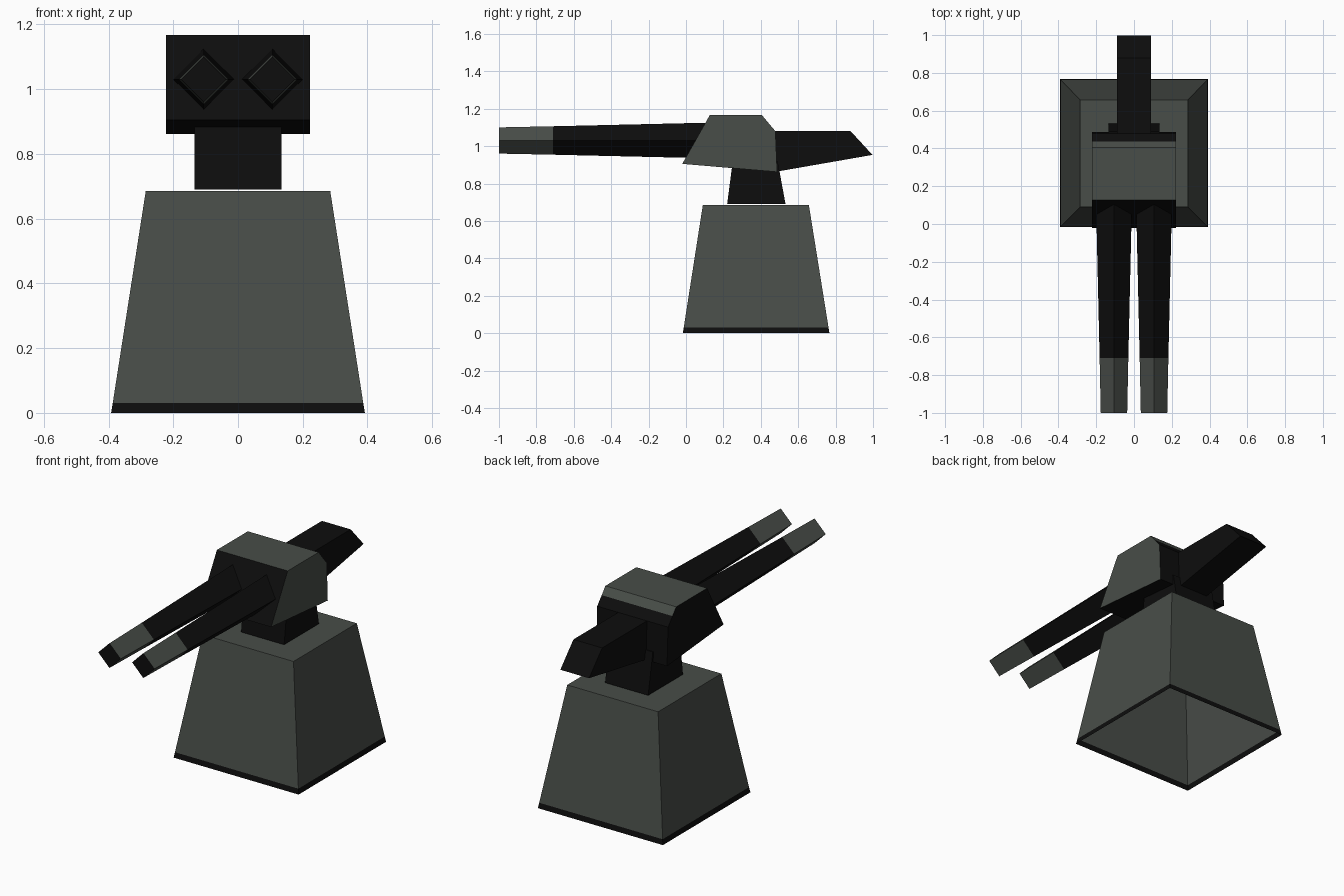
import bpy, bmesh, math
from mathutils import Vector

if "Cube" in bpy.data.objects:
    bpy.data.objects.remove(bpy.data.objects["Cube"])


def material(name, rgb):
    m = bpy.data.materials.new(name)
    m.diffuse_color = (*rgb, 1)
    m.use_nodes = True
    m.node_tree.nodes["Principled BSDF"].inputs["Base Color"].default_value = m.diffuse_color
    return m


GREY = material("gunmetal_grey", (0.065, 0.074, 0.065))
BLACK = material("matte_black", (0.004, 0.004, 0.004))


def loft(name, rings, cap_start=True, cap_end=True, grey_rule=lambda n, c: False):
    """Join matching rings of points into one flat-faced solid."""
    bm = bmesh.new()
    loops = [[bm.verts.new(p) for p in ring] for ring in rings]
    for a, b in zip(loops, loops[1:]):
        for i in range(len(a)):
            j = (i + 1) % len(a)
            bm.faces.new((a[i], a[j], b[j], b[i]))
    if cap_start:
        bm.faces.new(loops[0][::-1])
    if cap_end:
        bm.faces.new(loops[-1])
    bmesh.ops.recalc_face_normals(bm, faces=bm.faces)
    bm.normal_update()
    for f in bm.faces:
        f.material_index = 0 if grey_rule(f.normal, f.calc_center_median()) else 1
    me = bpy.data.meshes.new(name)
    bm.to_mesh(me)
    bm.free()
    me.materials.append(GREY)
    me.materials.append(BLACK)
    ob = bpy.data.objects.new(name, me)
    bpy.context.collection.objects.link(ob)
    return ob


def rect(hx, y0, y1, z):
    return [(-hx, y0, z), (hx, y0, z), (hx, y1, z), (-hx, y1, z)]


def extrude_x(name, profile, hx, **kw):
    return loft(name, [[(x, y, z) for y, z in profile] for x in (-hx, hx)], **kw)


# Tapered pedestal, open underneath, with a black foot band
loft("pedestal",
     [rect(0.392, -0.017, 0.767, 0), rect(0.387, -0.012, 0.762, 0.03),
      rect(0.285, 0.09, 0.657, 0.685)],
     cap_start=False, grey_rule=lambda n, c: c.z > 0.03)

# Neck between pedestal and turret
loft("neck", [rect(0.135, 0.22, 0.532, 0.69), rect(0.135, 0.25, 0.49, 0.92)])

# Turret housing: grey top and right side, black elsewhere
extrude_x("turret_housing",
          [(-0.02, 0.905), (0.128, 1.167), (0.405, 1.167), (0.438, 1.127),
           (0.478, 1.08), (0.487, 0.862)], 0.222,
          grey_rule=lambda n, c: n.x > 0.9 or (n.z > 0.6 and c.y < 0.438))

# Counterweight at the rear
extrude_x("rear_counterweight",
          [(0.40, 1.08), (0.88, 1.08), (0.997, 0.953), (0.487, 0.864), (0.40, 0.875)], 0.09)


# Twin four-sided barrels with grey muzzles
def diamond(x, y, r, z=1.03):
    return [(x + r * math.cos(k * math.pi / 2), y, z + r * math.sin(k * math.pi / 2))
            for k in range(4)]


for side, sx in (("left", -1), ("right", 1)):
    x = 0.106 * sx
    loft(side + "_barrel",
         [diamond(x, -1, 0.07), diamond(x, -0.71, 0.076), diamond(x, 0.2, 0.097)],
         grey_rule=lambda n, c: c.y < -0.71 and n.y > -0.9)
